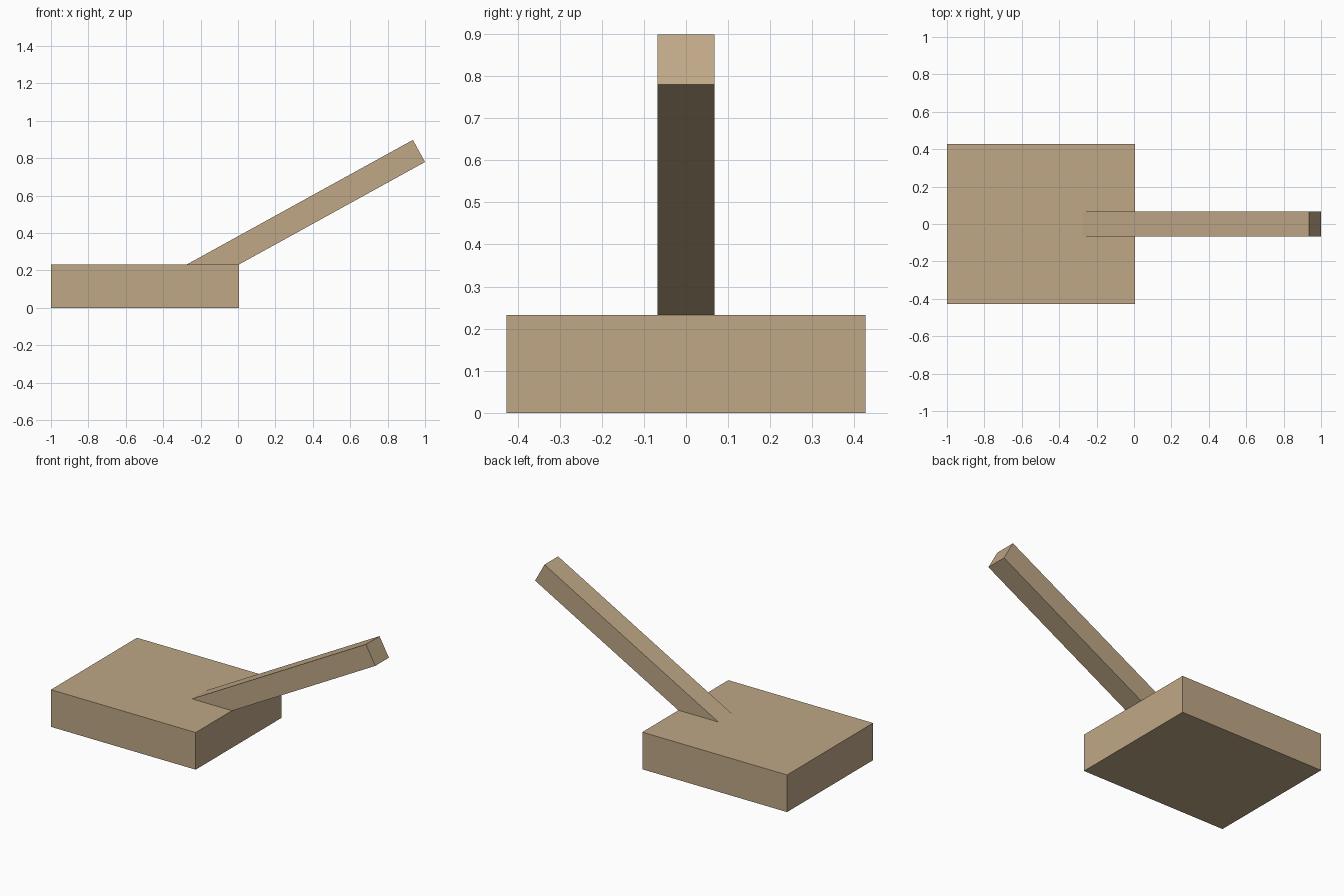
import bpy
from math import atan2
from mathutils import Matrix, Vector

cube = bpy.data.objects.get("Cube")
if cube:
    bpy.data.objects.remove(cube, do_unlink=True)

# Single tan wood colour
wood = bpy.data.materials.new("tan_wood")
wood.use_nodes = True
TAN = (0.52, 0.39, 0.24, 1.0)
wood.diffuse_color = TAN
wood.node_tree.nodes["Principled BSDF"].inputs["Base Color"].default_value = TAN


def box(name, size, centre, tilt=0.0):
    """Box of given size, tilted upward toward +x about its centre."""
    bpy.ops.mesh.primitive_cube_add(size=1)
    ob = bpy.context.object
    ob.name = name
    ob.data.transform(Matrix.Diagonal((*size, 1)))
    ob.location = centre
    ob.rotation_euler.y = -tilt
    ob.data.materials.append(wood)
    return ob


# Flat block resting on the ground
box("base_block", (1.005, 0.853, 0.233), (-0.4975, 0, 0.1165))

# Square handle rising from the block, its lower end sunk inside
low_tip, high_tip = Vector((1.0, 0, 0.78)), Vector((0.935, 0, 0.898))
end_edge = high_tip - low_tip
axis = Vector((end_edge.z, 0, -end_edge.x)).normalized()
length = 1.5
centre = (low_tip + high_tip) / 2 - axis * length / 2
box("handle", (length, 0.135, end_edge.length), centre, atan2(axis.z, axis.x))
